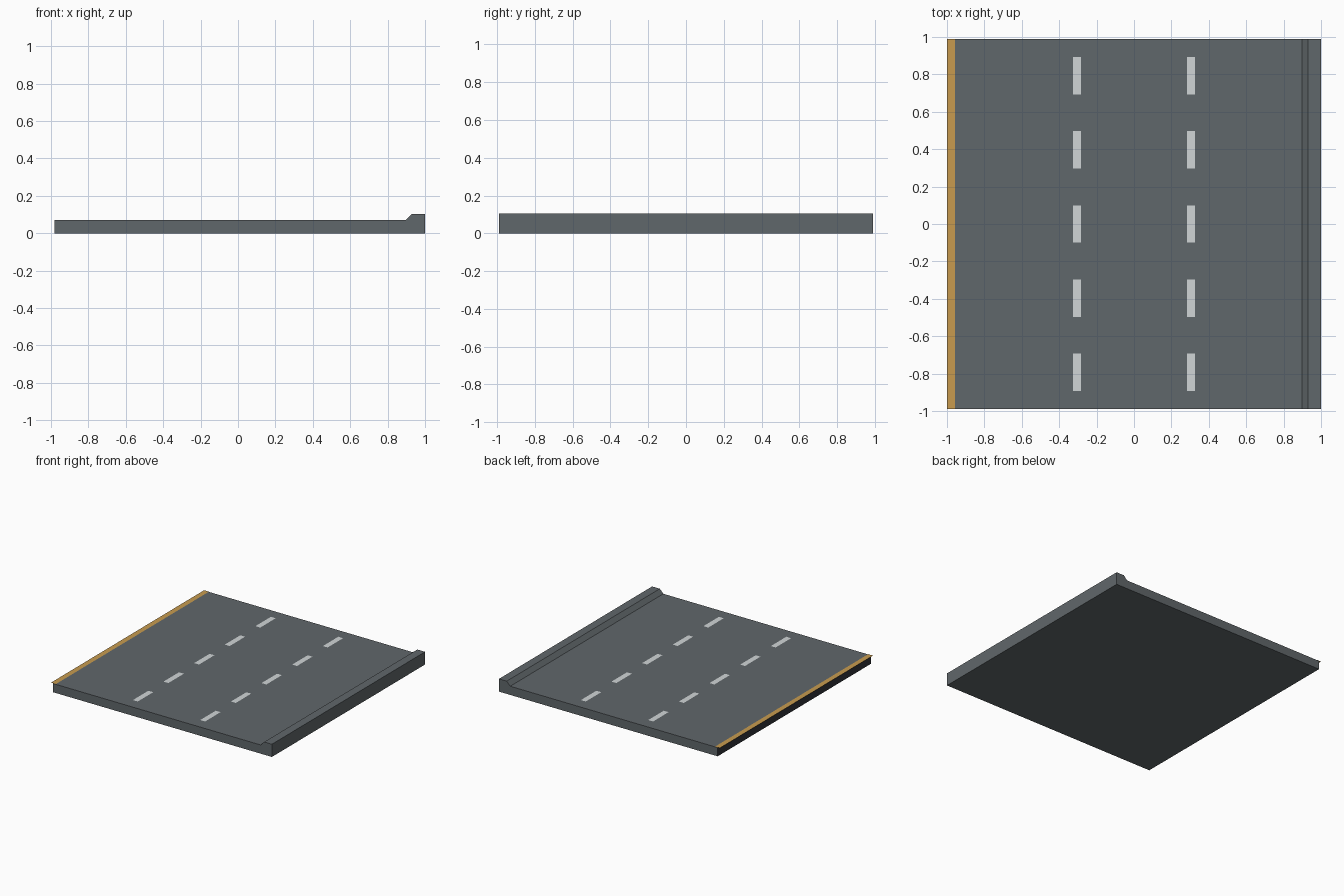
import bpy, bmesh

if "Cube" in bpy.data.objects:
    bpy.data.objects.remove(bpy.data.objects["Cube"])

HALF_Y = 0.99      # half length of the road
ROAD_Z = 0.071     # height of the road surface


def material(name, colour):
    m = bpy.data.materials.new(name)
    m.diffuse_color = (*colour, 1)
    m.use_nodes = True
    m.node_tree.nodes["Principled BSDF"].inputs["Base Color"].default_value = m.diffuse_color
    return m


asphalt = material("asphalt grey", (0.118, 0.136, 0.145))
dark = material("dark side grey", (0.032, 0.035, 0.042))
white = material("lane white", (0.64, 0.67, 0.68))
yellow = material("edge yellow", (0.58, 0.33, 0.078))


def make_object(name, bm, mats):
    mesh = bpy.data.meshes.new(name)
    bm.to_mesh(mesh)
    bm.free()
    for m in mats:
        mesh.materials.append(m)
    ob = bpy.data.objects.new(name, mesh)
    bpy.context.collection.objects.link(ob)
    return ob


def add_quad(bm, x0, x1, y0, y1, z):
    corners = [(x0, y0), (x1, y0), (x1, y1), (x0, y1)]
    bm.faces.new([bm.verts.new((x, y, z)) for x, y in corners])


# Road slab with kerb: one cross-section pushed along y
profile = [(-0.98, 0), (1, 0), (1, 0.104), (0.93, 0.104),
           (0.898, ROAD_Z), (-0.98, ROAD_Z)]
bm = bmesh.new()
section = bm.faces.new([bm.verts.new((x, -HALF_Y, z)) for x, z in profile])
pushed = bmesh.ops.extrude_face_region(bm, geom=[section], use_keep_orig=True)
for v in pushed["geom"]:
    if isinstance(v, bmesh.types.BMVert):
        v.co.y = HALF_Y
bmesh.ops.recalc_face_normals(bm, faces=bm.faces)
for f in bm.faces:
    f.material_index = 1 if f.normal.x < -0.9 else 0
make_object("road_slab", bm, [asphalt, dark])

# Dashed lane lines
bm = bmesh.new()
for cx in (-0.305, 0.305):
    for i in range(-2, 3):
        cy = i * 0.396
        add_quad(bm, cx - 0.022, cx + 0.022, cy - 0.1, cy + 0.1, ROAD_Z + 0.002)
make_object("lane_dashes", bm, [white])

# Solid edge line, overhanging the slab a little
bm = bmesh.new()
add_quad(bm, -1, -0.956, -HALF_Y, HALF_Y, ROAD_Z + 0.002)
make_object("edge_line", bm, [yellow])
